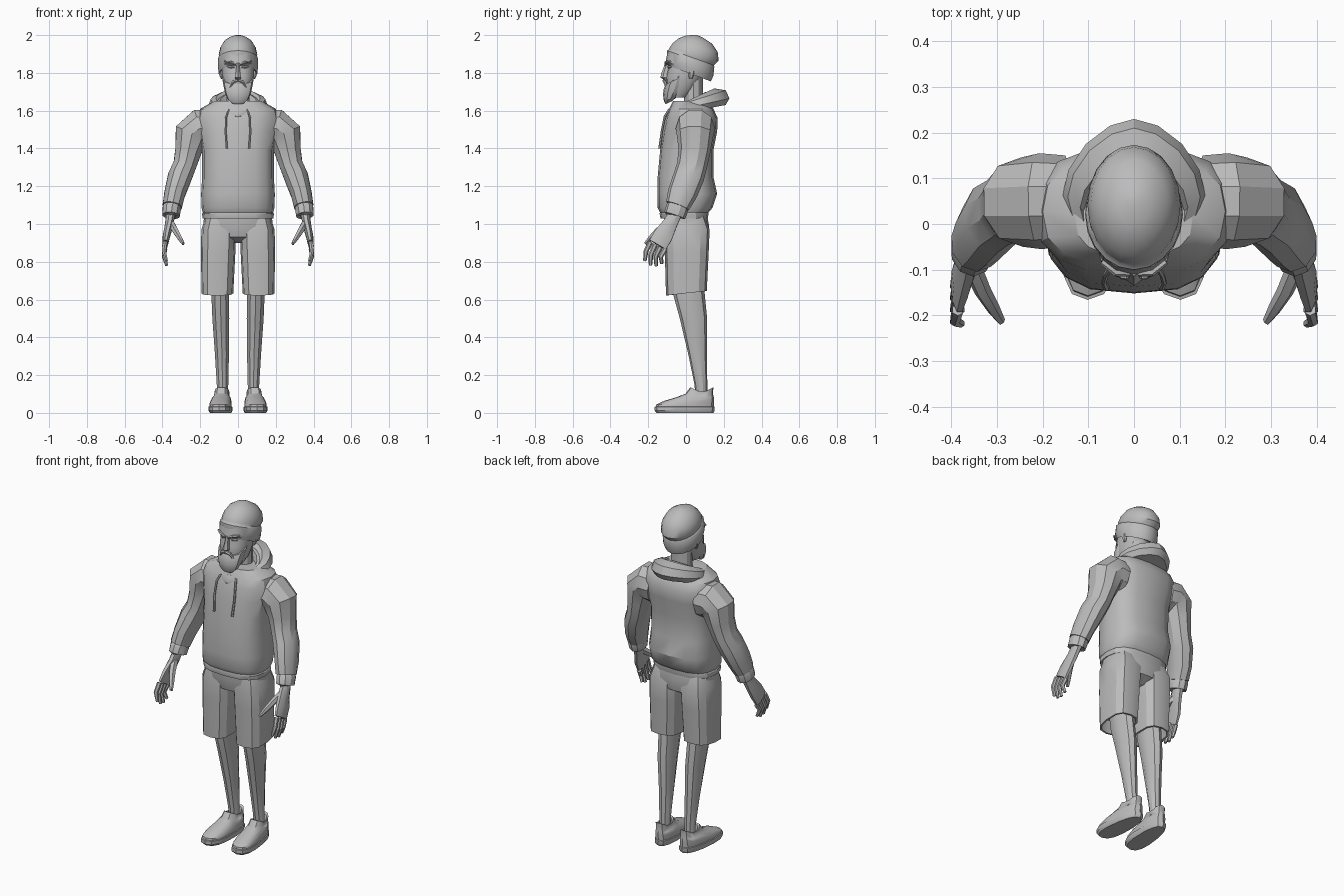
import bpy, bmesh, math
from mathutils import Vector

grey = bpy.data.materials.new("plain_grey")
grey.diffuse_color = (0.5, 0.5, 0.5, 1)


def ring(hw, yf, yb, zf, zb=None, cx=0, n=16, p=2.0):
    """Superellipse outline; height runs from zf at the front to zb at the back."""
    zb = zf if zb is None else zb
    pts = []
    for i in range(n):
        a = 2 * math.pi * i / n
        c, s = math.sin(a), -math.cos(a)
        x = math.copysign(abs(c) ** (2 / p), c) if abs(c) > 1e-6 else 0
        t = math.copysign(abs(s) ** (2 / p), s) if abs(s) > 1e-6 else 0
        f = (t + 1) / 2
        pts.append(Vector((cx + hw * x, yf + (yb - yf) * f, zf + (zb - zf) * f)))
    return pts


def loft(name, rings, mirror=False, angle=30):
    """Skin a stack of outlines and close both ends."""
    bm = bmesh.new()
    rows = [[bm.verts.new(p) for p in r] for r in rings]
    n = len(rows[0])
    for a, b in zip(rows, rows[1:]):
        for i in range(n):
            j = (i + 1) % n
            bm.faces.new((a[i], a[j], b[j], b[i]))
    bm.faces.new(rows[0])
    bm.faces.new(rows[-1])
    bmesh.ops.recalc_face_normals(bm, faces=bm.faces)
    me = bpy.data.meshes.new(name)
    bm.to_mesh(me)
    bm.free()
    me.materials.append(grey)
    ob = bpy.data.objects.new(name, me)
    bpy.context.collection.objects.link(ob)
    bpy.ops.object.select_all(action='DESELECT')
    ob.select_set(True)
    bpy.context.view_layer.objects.active = ob
    bpy.ops.object.shade_smooth_by_angle(angle=math.radians(angle))
    if mirror:
        ob.modifiers.new("mirror", 'MIRROR').use_mirror_merge = False
    return ob


def tube(name, path, n=8, mirror=True, angle=30):
    """Limb along a path of (x, y, z, side radius, front-back radius)."""
    cs = [Vector(q[:3]) for q in path]
    rings = []
    for k, q in enumerate(path):
        t = (cs[min(k + 1, len(cs) - 1)] - cs[max(k - 1, 0)]).normalized()
        v = Vector((0, 1, 0))
        v = (v - t * v.dot(t)).normalized()
        u = v.cross(t)
        rings.append([cs[k] + u * (q[3] * math.cos(2 * math.pi * (i + .5) / n))
                      + v * (q[4] * math.sin(2 * math.pi * (i + .5) / n)) for i in range(n)])
    return loft(name, rings, mirror, angle)


# Hoodie body with blousing above the hem
body = [(.175, -.12, .105, 1.035), (.188, -.135, .115, 1.03), (.19, -.14, .12, 1.055),
        (.186, -.138, .12, 1.062), (.193, -.15, .14, 1.085), (.195, -.152, .165, 1.16),
        (.19, -.15, .145, 1.25), (.19, -.137, .145, 1.39), (.205, -.122, .165, 1.49),
        (.215, -.108, .168, 1.56), (.20, -.09, .145, 1.61), (.13, -.07, .11, 1.65)]
loft("hoodie_body", [ring(a, f, b, z, p=2.7) for a, f, b, z in body])

# Sleeves and cuffs
tube("sleeve", [(.15, .05, 1.50, .105, .10), (.205, .05, 1.505, .108, .105),
                (.245, .048, 1.475, .098, .098), (.262, .045, 1.39, .074, .085),
                (.282, .032, 1.31, .064, .08), (.308, .015, 1.25, .067, .082),
                (.335, -.02, 1.16, .058, .078), (.348, -.045, 1.095, .054, .064)], n=10)
tube("cuff", [(.345, -.04, 1.10, .045, .052), (.35, -.046, 1.085, .051, .06),
              (.354, -.06, 1.045, .048, .058), (.354, -.06, 1.045, .03, .04)], n=10)

# Folded hood around the neck
hood = [(.12, -.095, .14, 1.555, 1.62), (.145, -.108, .21, 1.57, 1.63),
        (.157, -.106, .23, 1.59, 1.665), (.145, -.092, .21, 1.612, 1.708),
        (.118, -.078, .15, 1.612, 1.718), (.11, -.07, .125, 1.595, 1.70),
        (.098, -.06, .105, 1.60, 1.70), (.08, -.04, .09, 1.585, 1.65)]
loft("hood", [ring(*r, p=1.75) for r in hood])
tube("drawstring", [(.05, -.09, 1.605, .006, .006), (.062, -.112, 1.57, .006, .006),
                    (.066, -.128, 1.49, .006, .006), (.06, -.14, 1.40, .007, .007)], n=6)

# Neck and head, with recessed eye line
loft("neck", [ring(.062, -.01, .09, z, n=12) for z in (1.56, 1.66, 1.80)])
head = [(.05, -.09, .0, 1.67), (.07, -.10, .045, 1.71), (.079, -.106, .075, 1.755),
        (.086, -.104, .095, 1.79), (.086, -.094, .105, 1.825), (.087, -.094, .11, 1.838),
        (.09, -.11, .115, 1.85), (.09, -.10, .12, 1.90)]
loft("head", [ring(a, f, b, z, p=2.4) for a, f, b, z in head])
nose = [(.013, -.118, -.08, 1.765), (.02, -.136, -.08, 1.775), (.014, -.13, -.08, 1.80),
        (.01, -.116, -.08, 1.835), (.013, -.114, -.08, 1.852)]
loft("nose", [ring(a, f, b, z, n=6) for a, f, b, z in nose])
tube("brow", [(.01, -.108, 1.845, .006, .007), (.04, -.106, 1.857, .008, .009),
              (.07, -.082, 1.86, .005, .007)], n=6)
tube("eye", [(.018, -.09, 1.83, .004, .005), (.037, -.09, 1.831, .008, .008),
             (.056, -.08, 1.832, .004, .005)], n=6)
tube("ear", [(.09, .035, 1.835, .012, .02), (.093, .03, 1.80, .012, .018),
             (.086, .025, 1.77, .006, .01)], n=6)

# Beard, jaw and moustache
beard = [(.035, -.108, -.075, 1.635, 1.65), (.056, -.117, -.045, 1.65, 1.675),
         (.07, -.122, -.01, 1.685, 1.71), (.078, -.117, .01, 1.72, 1.755),
         (.083, -.106, .02, 1.74, 1.80), (.084, -.08, .01, 1.745, 1.83)]
loft("beard", [ring(*r, n=12, p=2.4) for r in beard])
tube("moustache", [(0, -.116, 1.76, .008, .01), (.025, -.113, 1.753, .009, .009),
                   (.043, -.102, 1.725, .006, .007)], n=6)

# Knitted cap: turned-up band and slouching crown
cap = [(.085, -.08, .11, 1.855, 1.775), (.10, -.096, .132, 1.84, 1.755),
       (.107, -.103, .145, 1.87, 1.785), (.106, -.10, .15, 1.918, 1.832),
       (.099, -.09, .148, 1.925, 1.84), (.102, -.088, .173, 1.932, 1.865),
       (.094, -.07, .168, 1.958, 1.91), (.072, -.037, .138, 1.984, 1.955),
       (.038, .0, .092, 1.998, 1.985), (.012, .035, .06, 2.0, 2.0)]
loft("knitted_cap", [ring(*r, n=20) for r in cap], angle=40)

# Hands: palm, four fingers, thumb
tube("palm", [(.354, -.05, 1.065, .026, .034), (.364, -.085, 1.0, .024, .042),
              (.378, -.12, .94, .021, .055), (.386, -.15, .89, .015, .054)])
for i, tip in enumerate((.805, .782, .778, .79)):
    y = -.188 + .026 * i
    z = .905 - .013 * i
    tube("finger_%d" % (i + 1), [(.386, y, z, .013, .014), (.392, y - .024, (z + tip) / 2, .012, .013),
                                 (.378, y - .03 + .004 * i, tip, .008, .009)], n=6)
tube("thumb", [(.358, -.085, 1.01, .02, .022), (.332, -.145, .965, .018, .02),
               (.308, -.185, .925, .014, .016), (.29, -.213, .895, .008, .01)], n=6)

# Shorts: seat and two wide legs
seat = [(.04, -.04, .06, .90), (.15, -.10, .11, .93), (.184, -.116, .122, .99), (.178, -.115, .11, 1.06)]
loft("shorts_seat", [ring(a, f, b, z, p=2.7) for a, f, b, z in seat])
leg = [(.07, -.10, .10, 1.04, 1.04, .10), (.092, -.114, .125, .97, .97, .102),
       (.091, -.112, .12, .85, .85, .105), (.084, -.106, .11, .622, .645, .109),
       (.074, -.096, .10, .622, .645, .109), (.068, -.09, .095, .70, .70, .107)]
loft("shorts_leg", [ring(*r, n=12, p=2.8) for r in leg], True)

# Bare lower legs
shin = [(.05, -.08, .09, .74, .74, .095), (.049, -.066, .10, .62, .62, .094),
        (.047, -.033, .112, .50, .50, .091), (.039, .012, .11, .31, .31, .085),
        (.032, .045, .113, .15, .15, .082), (.03, .05, .113, .08, .08, .082)]
loft("lower_leg", [ring(*r, n=10) for r in shin], True)

# Shoes: sole and upper, splayed slightly towards the toe
sole = [(.054, -.155, .145, 0), (.061, -.166, .152, .012), (.061, -.166, .152, .032), (.056, -.16, .147, .034)]
upper = [(.056, -.16, .147, .03), (.057, -.157, .147, .045), (.054, -.115, .148, .064),
         (.048, -.05, .147, .083), (.043, -.002, .143, .102), (.041, .022, .145, .135),
         (.034, .034, .132, .135), (.03, .042, .12, .105)]
for name, rows in (("shoe_sole", sole), ("shoe_upper", upper)):
    ob = loft(name, [ring(a, f, b, z, cx=.09, n=14, p=2.5) for a, f, b, z in rows], True)
    for v in ob.data.vertices:
        y = v.co.y
        v.co.x = .09 + (v.co.x - .09) * (1 - .8 * y) - .07 * y
        # low sides around the ankle opening
        if v.co.z > .1:
            v.co.z -= .03 * max(0, 1 - abs(y - .085) / .06)
